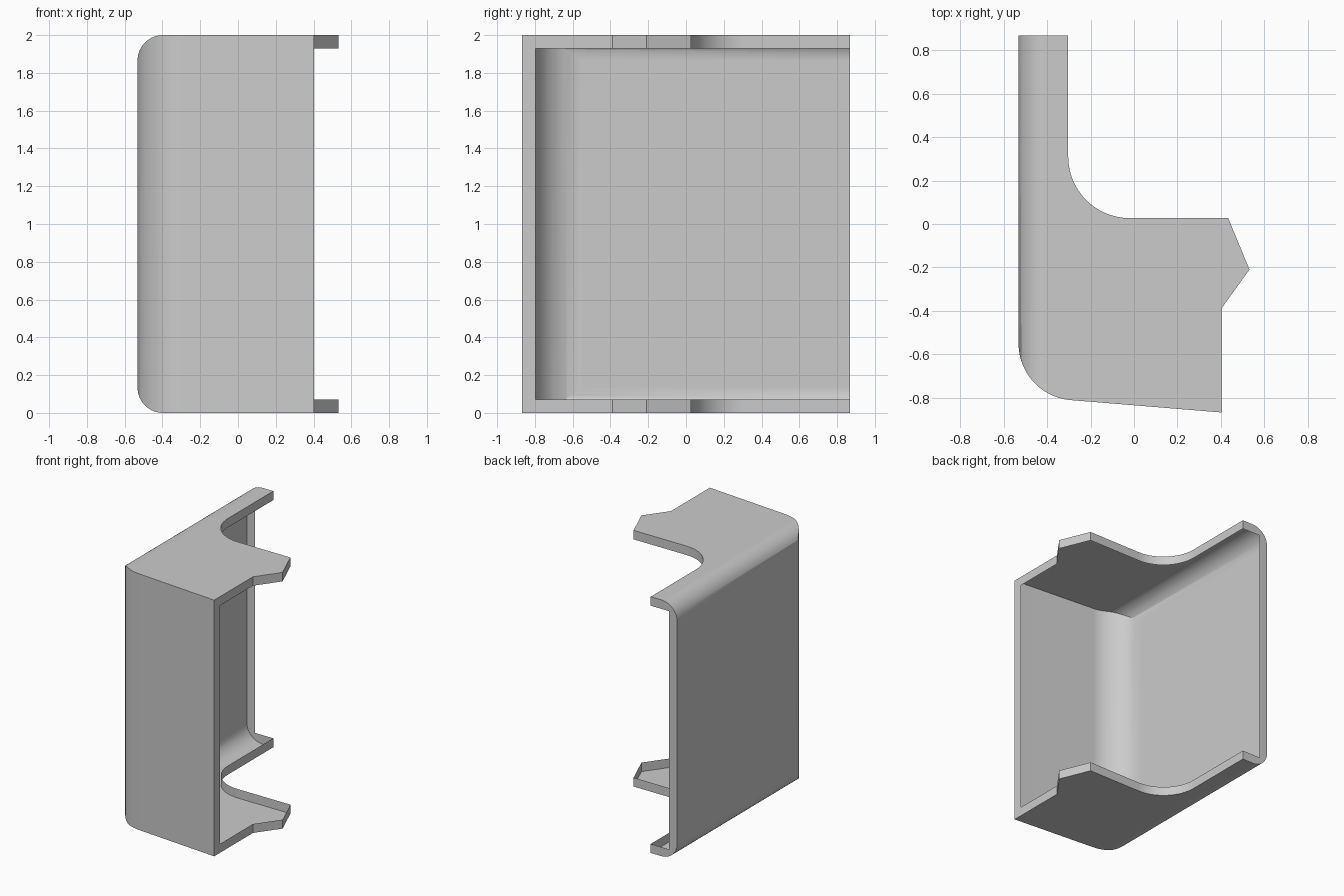
import bpy, bmesh
from math import cos, sin, radians

if "Cube" in bpy.data.objects:
    bpy.data.objects.remove(bpy.data.objects["Cube"])

RIM = 0.07
STEPS = 14


def arc(cx, cy, r, a0, a1):
    """Points along an arc, angles in degrees."""
    return [(cx + r * cos(radians(a0 + (a1 - a0) * i / STEPS)),
             cy + r * sin(radians(a0 + (a1 - a0) * i / STEPS))) for i in range(STEPS + 1)]


def prism(name, profile, start, depth, smooth=False):
    """Extrude a closed profile of 3D points along the depth vector."""
    bm = bmesh.new()
    face = bm.faces.new([bm.verts.new(p) for p in profile])
    out = bmesh.ops.extrude_face_region(bm, geom=[face])
    bmesh.ops.translate(bm, vec=depth, verts=[v for v in out["geom"] if isinstance(v, bmesh.types.BMVert)])
    bmesh.ops.translate(bm, vec=start, verts=bm.verts)
    bmesh.ops.recalc_face_normals(bm, faces=bm.faces)
    for f in bm.faces:
        f.smooth = smooth
    mesh = bpy.data.meshes.new(name)
    bm.to_mesh(mesh)
    bm.free()
    obj = bpy.data.objects.new(name, mesh)
    bpy.context.collection.objects.link(obj)
    return obj


def plan_prism(name, outline, z0, z1, smooth=False):
    return prism(name, [(x, y, 0) for x, y in outline], (0, 0, z0), (0, 0, z1 - z0), smooth)


def boolean(obj, tool, operation):
    mod = obj.modifiers.new(operation, 'BOOLEAN')
    mod.operation, mod.solver, mod.object = operation, 'EXACT', tool
    bpy.context.view_layer.objects.active = obj
    bpy.ops.object.modifier_apply(modifier=mod.name)
    bpy.data.objects.remove(tool)


# Outer body: side section with rounded left corners, trimmed to the plan outline
section = arc(-0.397, 0.135, 0.135, 270, 180) + arc(-0.397, 1.865, 0.135, 180, 90) + [(1, 2), (1, 0)]
cover = prism("cover_shell", [(x, 0, z) for x, z in section], (0, -1.5, 0), (0, 3, 0))
outer_plan = (arc(-0.27, -0.55, 0.262, 180, 265.5)
              + [(0.402, -0.868), (0.402, -0.39), (0.532, -0.21), (0.434, 0.027)]
              + arc(-0.02, 0.31, 0.283, 270, 180)
              + [(-0.303, 0.868), (-0.532, 0.868)])
boolean(cover, plan_prism("outer_plan", outer_plan, -0.5, 2.5), 'INTERSECT')

# Hollow, open to the right and back; its faces are tagged smooth
inner_plan = (arc(-0.27, -0.55, 0.262 - RIM, 180, 265.5)
              + [(0.402, -0.798), (1, -0.846), (1, 1.2), (-0.532 + RIM, 1.2)])
boolean(cover, plan_prism("hollow", inner_plan, RIM, 2 - RIM, True), 'DIFFERENCE')

# Drop the tagged faces: a thin skin with an inward rim along its open edge remains
bm = bmesh.new()
bm.from_mesh(cover.data)
bmesh.ops.delete(bm, geom=[f for f in bm.faces if f.smooth], context='FACES')
bm.to_mesh(cover.data)
bm.free()

# Smooth the rounded corners, keep cut edges sharp
bpy.ops.object.select_all(action='DESELECT')
cover.select_set(True)
bpy.context.view_layer.objects.active = cover
bpy.ops.object.shade_smooth_by_angle(angle=radians(30))
weighted = cover.modifiers.new("weighted_normals", 'WEIGHTED_NORMAL')
weighted.keep_sharp = True
